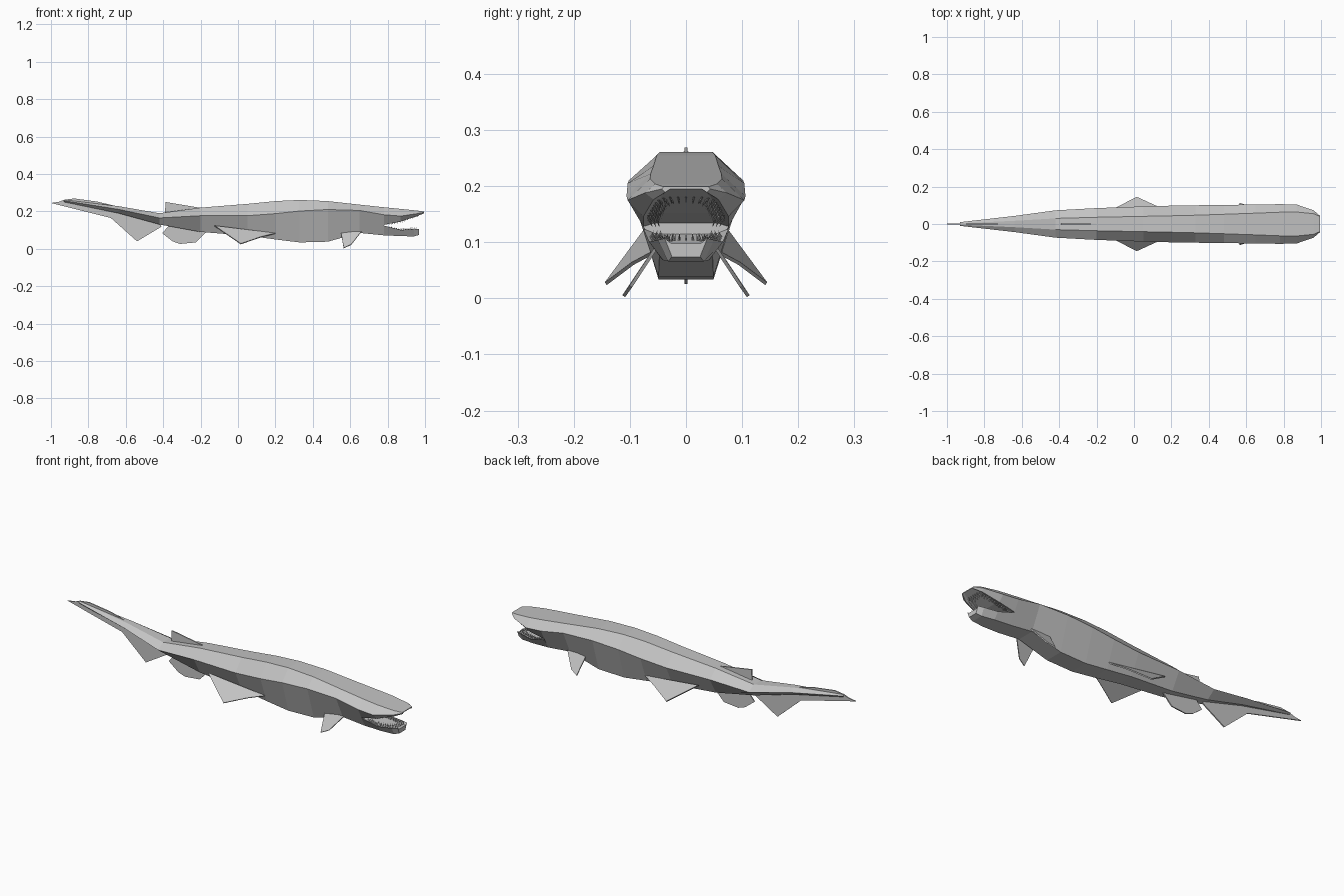
import bpy, bmesh, math
from mathutils import Vector

grey = bpy.data.materials.new("plain grey")
grey.diffuse_color = (0.55, 0.55, 0.55, 1)


def finish(name, bm):
    bmesh.ops.recalc_face_normals(bm, faces=bm.faces)
    mesh = bpy.data.meshes.new(name)
    bm.to_mesh(mesh)
    bm.free()
    mesh.materials.append(grey)
    ob = bpy.data.objects.new(name, mesh)
    bpy.context.collection.objects.link(ob)
    return ob


def loft(name, stations):
    """Each station is x plus half-section points (y, z) from top to bottom."""
    bm = bmesh.new()
    rings = []
    for x, half in stations:
        pts = half + [(-y, z) for y, z in reversed(half)]
        rings.append([bm.verts.new((x, y, z)) for y, z in pts])
    n = len(rings[0])
    for a, b in zip(rings, rings[1:]):
        for i in range(n):
            j = (i + 1) % n
            bm.faces.new((a[i], a[j], b[j], b[i]))
    bm.faces.new(rings[0])
    bm.faces.new(rings[-1])
    return finish(name, bm)


def fin(name, pts, thickness=0.006):
    bm = bmesh.new()
    bm.faces.new([bm.verts.new(p) for p in pts])
    ob = finish(name, bm)
    mod = ob.modifiers.new("thickness", "SOLIDIFY")
    mod.thickness = thickness
    mod.offset = 0
    return ob


# Body: x, top (y, z), side (y, z), belly (y, z)
body = [
    (-0.93, 0.004, 0.262, 0.010, 0.257, 0.004, 0.250),
    (-0.64, 0.017, 0.228, 0.043, 0.211, 0.015, 0.190),
    (-0.42, 0.030, 0.190, 0.073, 0.165, 0.025, 0.130),
    (-0.20, 0.036, 0.220, 0.085, 0.177, 0.035, 0.090),
    (0.05, 0.041, 0.240, 0.094, 0.177, 0.043, 0.070),
    (0.20, 0.044, 0.255, 0.098, 0.188, 0.047, 0.050),
    (0.33, 0.047, 0.261, 0.100, 0.202, 0.049, 0.034),
    (0.48, 0.052, 0.255, 0.102, 0.210, 0.049, 0.038),
    (0.65, 0.058, 0.236, 0.104, 0.205, 0.047, 0.085),
    (0.78, 0.063, 0.222, 0.106, 0.182, 0.045, 0.072),
]
loft("body", [(x, [(a, b), (c, d), (e, f)]) for x, a, b, c, d, e, f in body])

# Upper jaw: top, side, lip, palate
upper = [
    (0.78, 0.063, 0.222, 0.106, 0.182, 0.076, 0.128),
    (0.87, 0.064, 0.213, 0.104, 0.175, 0.076, 0.146),
    (0.96, 0.055, 0.204, 0.073, 0.188, 0.058, 0.176),
    (0.995, 0.040, 0.199, 0.043, 0.195, 0.037, 0.189),
]
loft("upper_jaw", [(x, [(a, b), (c, d), (e, f), (0.75 * e, f + 0.006)])
                   for x, a, b, c, d, e, f in upper])

# Lower jaw: mouth floor, lip, underside
lower = [
    (0.78, 0.076, 0.124, 0.045, 0.072),
    (0.87, 0.066, 0.101, 0.041, 0.068),
    (0.94, 0.050, 0.104, 0.032, 0.066),
    (0.967, 0.038, 0.107, 0.025, 0.074),
]
loft("lower_jaw", [(x, [(0.7 * a, b - 0.009), (a, b), (c, d)])
                   for x, a, b, c, d in lower])


def teeth(name, rail, direction, rows=3, count=27):
    """Rows of small spikes along a mirrored U-shaped lip."""
    bm = bmesh.new()
    for row in range(rows):
        half = [Vector((x - 0.012 * row, y - 0.007 * row, z)) for x, y, z in rail]
        path = half + [Vector((p.x, -p.y, p.z)) for p in reversed(half)]
        lengths = [(b - a).length for a, b in zip(path, path[1:])]
        for k in range(count):
            s = sum(lengths) * (k + 0.5) / count
            i = 0
            while s > lengths[i]:
                s -= lengths[i]
                i += 1
            p = path[i].lerp(path[i + 1], s / lengths[i])
            tip = p + Vector((-0.006, -0.10 * p.y, 0.013 * direction))
            base = [bm.verts.new(p + Vector((0.0025 * math.cos(t), 0.0025 * math.sin(t), 0)))
                    for t in (0, 2.094, 4.189)]
            top = bm.verts.new(tip)
            for j in range(3):
                bm.faces.new((base[j], base[(j + 1) % 3], top))
            bm.faces.new(base)
    return finish(name, bm)


teeth("upper_teeth", [(0.82, 0.066, 0.138), (0.87, 0.067, 0.148),
                      (0.945, 0.052, 0.174), (0.965, 0.036, 0.181)], -1)
teeth("lower_teeth", [(0.82, 0.064, 0.110), (0.87, 0.058, 0.098),
                      (0.935, 0.044, 0.101), (0.957, 0.032, 0.103)], 1)

# Paired fins
for s, side in ((-1, "right"), (1, "left")):
    fin(side + "_pectoral_fin", [(0.55, 0.052 * s, 0.092), (0.66, 0.052 * s, 0.092),
                                 (0.605, 0.098 * s, 0.022), (0.565, 0.111 * s, 0.004)])
    fin(side + "_pelvic_fin", [(-0.125, 0.072 * s, 0.122), (0.20, 0.058 * s, 0.082),
                               (0.12, 0.095 * s, 0.062), (0.015, 0.143 * s, 0.026)])


# Midline fins, outlined in x and z
def midline(name, outline):
    fin(name, [(x, 0, z) for x, z in outline])


midline("dorsal_fin", [(-0.41, 0.175), (-0.39, 0.185), (-0.388, 0.25),
                       (-0.20, 0.219), (-0.20, 0.18)])
midline("anal_fin", [(-0.37, 0.15), (-0.375, 0.118), (-0.405, 0.083), (-0.35, 0.040),
                     (-0.31, 0.026), (-0.225, 0.034), (-0.175, 0.085), (-0.18, 0.13)])
midline("lower_tail_fin", [(-0.93, 0.255), (-1.0, 0.245), (-0.68, 0.165), (-0.54, 0.04),
                           (-0.41, 0.118), (-0.42, 0.15), (-0.64, 0.205)])
midline("upper_tail_fin", [(-0.96, 0.250), (-0.93, 0.262), (-0.875, 0.269),
                           (-0.75, 0.252), (-0.64, 0.225), (-0.80, 0.235)])
